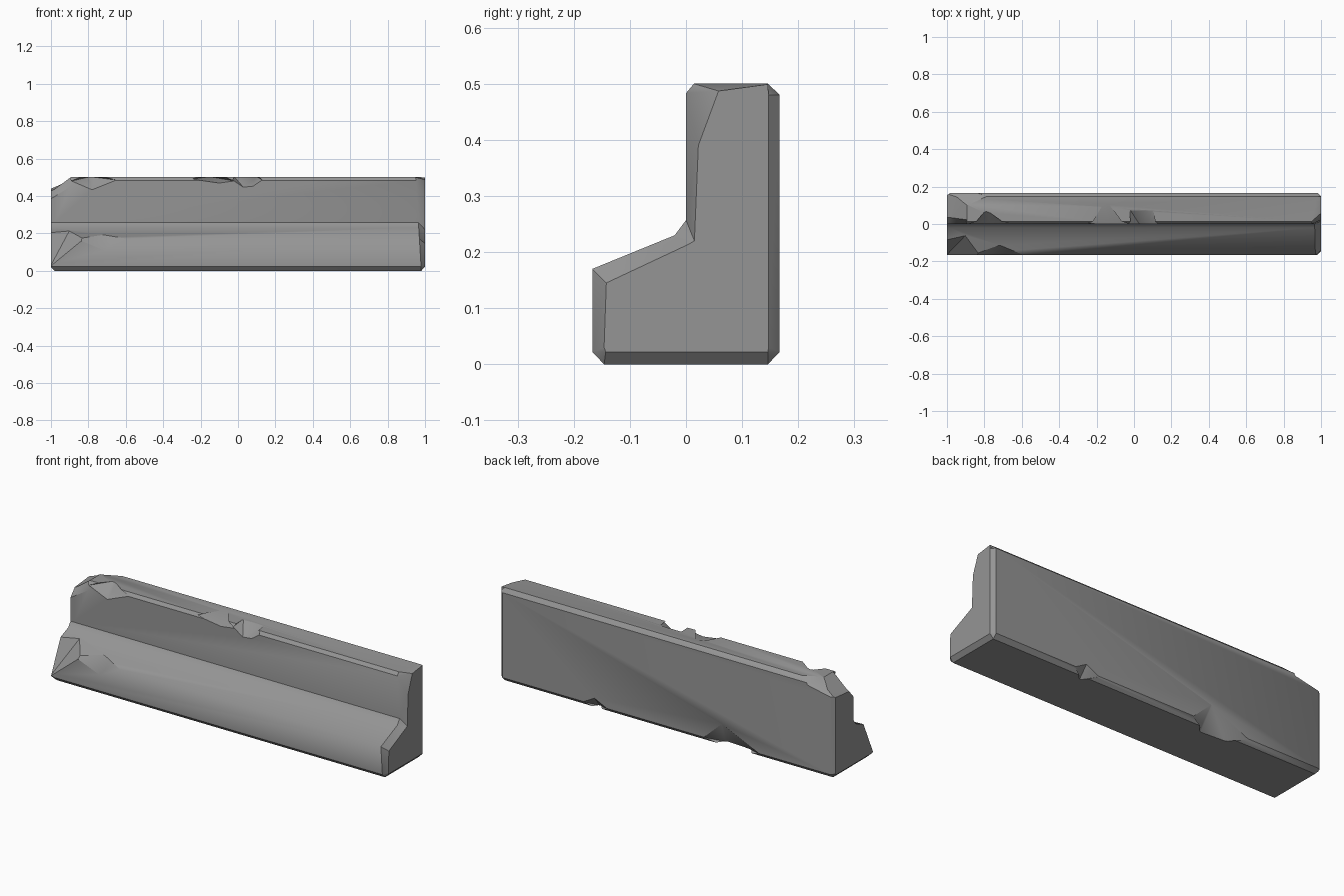
import bpy, bmesh
from math import radians
from mathutils import Vector

if "Cube" in bpy.data.objects:
    bpy.data.objects.remove(bpy.data.objects["Cube"])


def finish(bm, name):
    bmesh.ops.recalc_face_normals(bm, faces=bm.faces)
    me = bpy.data.meshes.new(name)
    bm.to_mesh(me)
    bm.free()
    ob = bpy.data.objects.new(name, me)
    bpy.context.collection.objects.link(ob)
    return ob


# Barrier body: L-shaped section lofted along x, with chamfered ends
main = [(-.146, 0), (-.167, .022), (-.167, .17), (-.02, .23), (0, .257), (0, .483),
        (.014, .5), (.146, .5), (.167, .48), (.167, .022), (.146, 0)]
right_end = [(-.143, .022), (-.146, .03), (-.142, .145), (.005, .214), (.015, .22), (.022, .39),
             (.058, .487), (.146, .499), (.147, .48), (.147, .03), (.146, .022)]
left_end = [(-.160, .02), (-.167, .026), (-.167, .17), (-.02, .23), (0, .257), (0, .483),
            (.014, .5), (.146, .497), (.154, .48), (.154, .026), (.146, .02)]
bm = bmesh.new()
rings = [[bm.verts.new((x - (.06 * z if x == .98 and y < .05 else 0), y, z)) for y, z in prof]
         for x, prof in ((-1, left_end), (-.98, main), (.98, main), (1, right_end))]
for a, b in zip(rings, rings[1:]):
    for i in range(len(a)):
        j = (i + 1) % len(a)
        bm.faces.new((a[i], a[j], b[j], b[i]))
bm.faces.new(rings[0])
bm.faces.new(rings[-1])
bmesh.ops.triangulate(bm, faces=[f for f in bm.faces if len(f.verts) == 4])
barrier = finish(bm, "concrete_barrier")

# Dark grey concrete
concrete = bpy.data.materials.new("dark_concrete")
concrete.diffuse_color = (.3, .3, .3, 1)
concrete.use_nodes = True
concrete.node_tree.nodes["Principled BSDF"].inputs["Base Color"].default_value = concrete.diffuse_color
barrier.data.materials.append(concrete)


# Each chip is a convex cutter whose last points lie outside the body
def chip(name, *points):
    bm = bmesh.new()
    for p in points:
        bm.verts.new(Vector(p))
    bmesh.ops.convex_hull(bm, input=bm.verts[:])
    loose = [v for v in bm.verts if not v.link_faces]
    bmesh.ops.delete(bm, geom=loose, context='VERTS')
    cutter = finish(bm, name)
    cutter.data.materials.append(concrete)
    cutter.hide_render = True
    bpy.context.view_layer.objects.active = barrier
    mod = barrier.modifiers.new(name, 'BOOLEAN')
    mod.operation = 'DIFFERENCE'
    mod.solver = 'EXACT'
    mod.object = cutter
    bpy.ops.object.modifier_apply(modifier=name)
    bpy.data.objects.remove(cutter)


# Broken upper left end
chip("end_slope", (-.89, -.1, .503), (-.89, .3, .503), (-.965, -.1, .468), (-.965, .3, .468),
     (-1.03, -.1, .40), (-1.03, .3, .44), (-1.1, -.1, .6), (-1.1, .3, .6))
chip("end_front_corner", (-1.02, -.01, .36), (-.87, -.01, .455), (-.9, .03, .51),
     (-1.02, .05, .43), (-1.05, -.1, .55))
chip("end_back_corner", (-.78, .147, .503), (-.88, .10, .503), (-1.02, .12, .47),
     (-.85, .17, .465), (-1.02, .17, .43), (-1, .25, .6))

# Chips along the top front edge
chip("top_left_chip", (-.89, .0, .48), (-.65, .0, .485), (-.78, -.003, .43),
     (-.79, .07, .503), (-.78, -.08, .58))
chip("top_middle_chip", (-.03, -.002, .485), (.13, -.002, .485), (.03, -.003, .445),
     (.08, -.003, .45), (.10, .075, .503), (-.02, .075, .503), (.05, -.08, .58))
chip("top_sliver_chip", (-.25, .0, .49), (-.02, .0, .48), (-.10, -.003, .468),
     (-.15, .12, .503), (-.12, -.06, .56))

# Broken step at the left end
chip("step_corner", (-1.005, -.169, .02), (-1.005, -.085, .205), (-.82, -.169, .172),
     (-.9, -.06, .217), (-1.05, -.3, .3), (-1.05, -.3, .05))
chip("step_notch", (-.87, -.168, .17), (-.58, -.168, .172), (-.71, -.169, .105),
     (-.72, -.11, .196), (-.73, -.27, .27))

# Chips along the bottom back edge
chip("bottom_wide_chip", (-.22, .168, .02), (-.56, .168, .02), (-.33, .169, .125),
     (-.32, .10, -.003), (-.46, .11, -.003), (-.38, .26, -.08))
chip("bottom_small_chip", (.5, .168, .02), (.35, .168, .02), (.43, .169, .06),
     (.43, .115, -.003), (.43, .23, -.06))

# Smooth shading with sharp chamfers, but a softly shaded step edge
bpy.ops.object.select_all(action='DESELECT')
barrier.select_set(True)
bpy.context.view_layer.objects.active = barrier
bpy.ops.object.shade_smooth_by_angle(angle=radians(35))
me = barrier.data
for e in me.edges:
    a, b = (me.vertices[i].co for i in e.vertices)
    if all(abs(p.y + .167) < .002 and abs(p.z - .17) < .002 for p in (a, b)):
        e.use_edge_sharp = False
